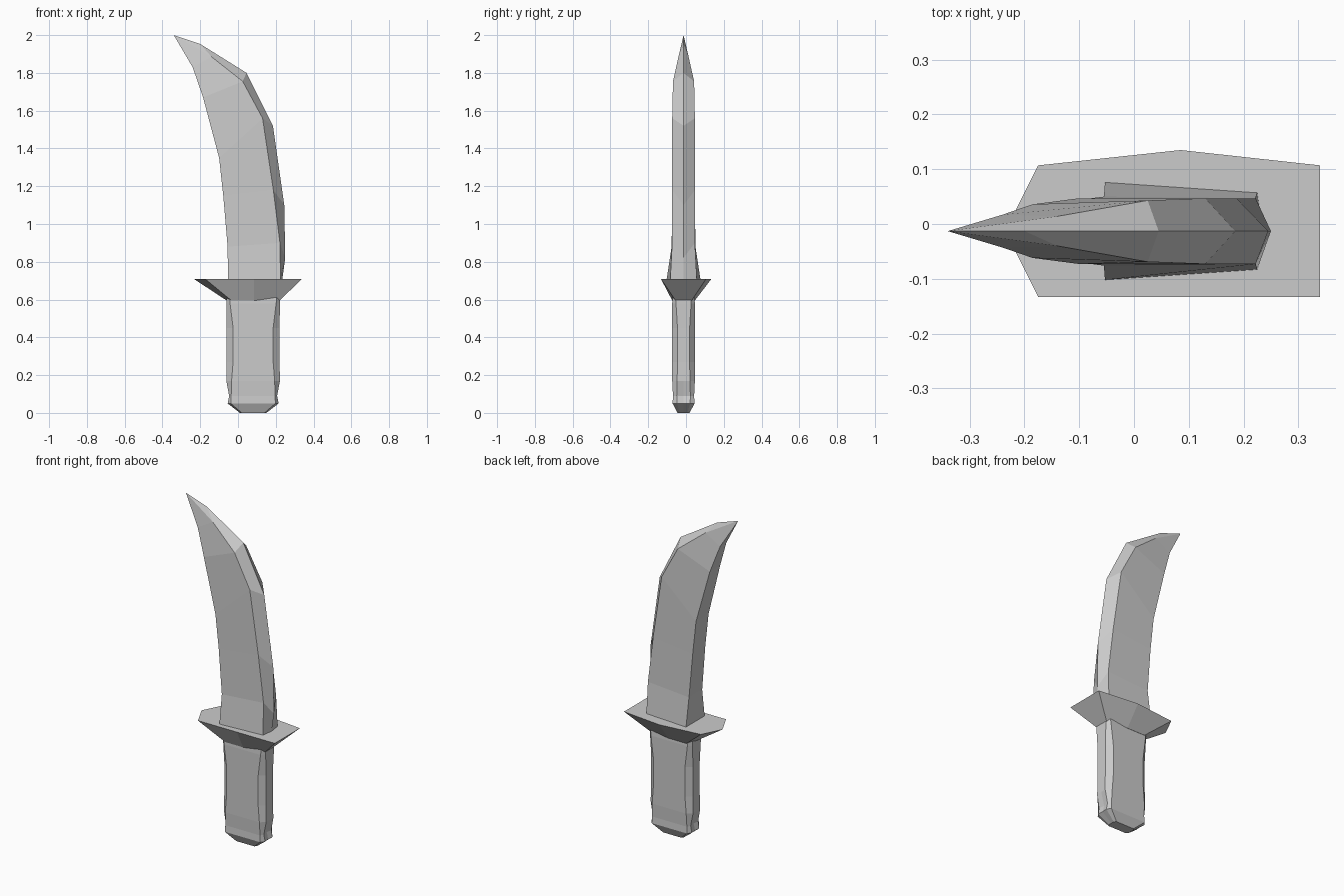
import bpy

CY = -0.013  # blade and handle mid-plane


def loft(name, rings, tip=None):
    """Skin closed rings of equal size; finish with a cap or a tip point."""
    n = len(rings[0])
    verts = [v for r in rings for v in r]
    faces = [list(range(n))[::-1]]
    for k in range(len(rings) - 1):
        a, b = k * n, (k + 1) * n
        for i in range(n):
            j = (i + 1) % n
            faces.append([a + i, a + j, b + j, b + i])
    top = (len(rings) - 1) * n
    if tip:
        verts.append(tip)
        faces += [[top + i, top + (i + 1) % n, len(verts) - 1] for i in range(n)]
    else:
        faces.append([top + i for i in range(n)])
    mesh = bpy.data.meshes.new(name)
    mesh.from_pydata(verts, [], faces)
    mesh.update()
    ob = bpy.data.objects.new(name, mesh)
    bpy.context.collection.objects.link(ob)
    return ob


# Blade: flat spine, flat cheeks, bevel to a cutting edge
# spine x, z, half width | bevel x, z, half width | edge x, z
stations = [
    (-0.053, 0.71, 0.089, 0.225, 0.71, 0.070, 0.235, 0.71),
    (-0.055, 0.88, 0.063, 0.222, 0.90, 0.060, 0.250, 0.82),
    (-0.078, 1.15, 0.060, 0.187, 1.18, 0.060, 0.245, 1.10),
    (-0.100, 1.35, 0.060, 0.130, 1.56, 0.060, 0.185, 1.52),
    (-0.185, 1.67, 0.049, 0.025, 1.755, 0.056, 0.045, 1.80),
    (-0.240, 1.83, 0.030, -0.140, 1.885, 0.027, -0.200, 1.953),
]
blade_rings = []
for sx, sz, sw, bx, bz, bw, ex, ez in stations:
    blade_rings.append([(sx, CY - sw, sz), (bx, CY - bw, bz), (ex, CY, ez),
                        (bx, CY + bw, bz), (sx, CY + sw, sz)])
loft("blade", blade_rings, tip=(-0.34, CY, 2.0))

# Guard: flared plate, flat on top, tapering down to the handle
guard_top = [(-0.235, CY), (-0.175, -0.133), (0.085, -0.133), (0.34, -0.133),
             (0.34, 0.107), (0.085, 0.135), (-0.175, 0.107)]
guard_low = [(-0.06, CY), (-0.035, -0.073), (0.085, -0.073), (0.22, -0.055),
             (0.22, 0.03), (0.085, 0.047), (-0.035, 0.047)]
loft("guard", [[(x, y, 0.595) for x, y in guard_low],
               [(x, y, 0.71) for x, y in guard_top]])


# Handle: broad front and back panels with narrow faceted ends
# z, panel half length, full half length, half width, end half width, centre notch
profile = [
    (0.00, 0.060, 0.070, 0.032, 0.020, 0.000),
    (0.05, 0.118, 0.135, 0.058, 0.035, 0.003),
    (0.09, 0.116, 0.127, 0.056, 0.036, 0.006),
    (0.17, 0.114, 0.142, 0.060, 0.034, 0.000),
    (0.27, 0.106, 0.140, 0.060, 0.032, 0.000),
    (0.45, 0.106, 0.140, 0.060, 0.032, 0.000),
    (0.58, 0.122, 0.142, 0.060, 0.040, 0.000),
    (0.61, 0.125, 0.142, 0.058, 0.040, 0.000),
]
CX = 0.08
handle_rings = []
for z, px, fx, w, e, notch in profile:
    half = [(px, -w), (fx, -e), (fx - notch, 0), (fx, e), (px, w)]
    ring = half + [(-x, -y) for x, y in half]
    handle_rings.append([(CX + x, CY + y, z) for x, y in ring])
loft("handle", handle_rings)
